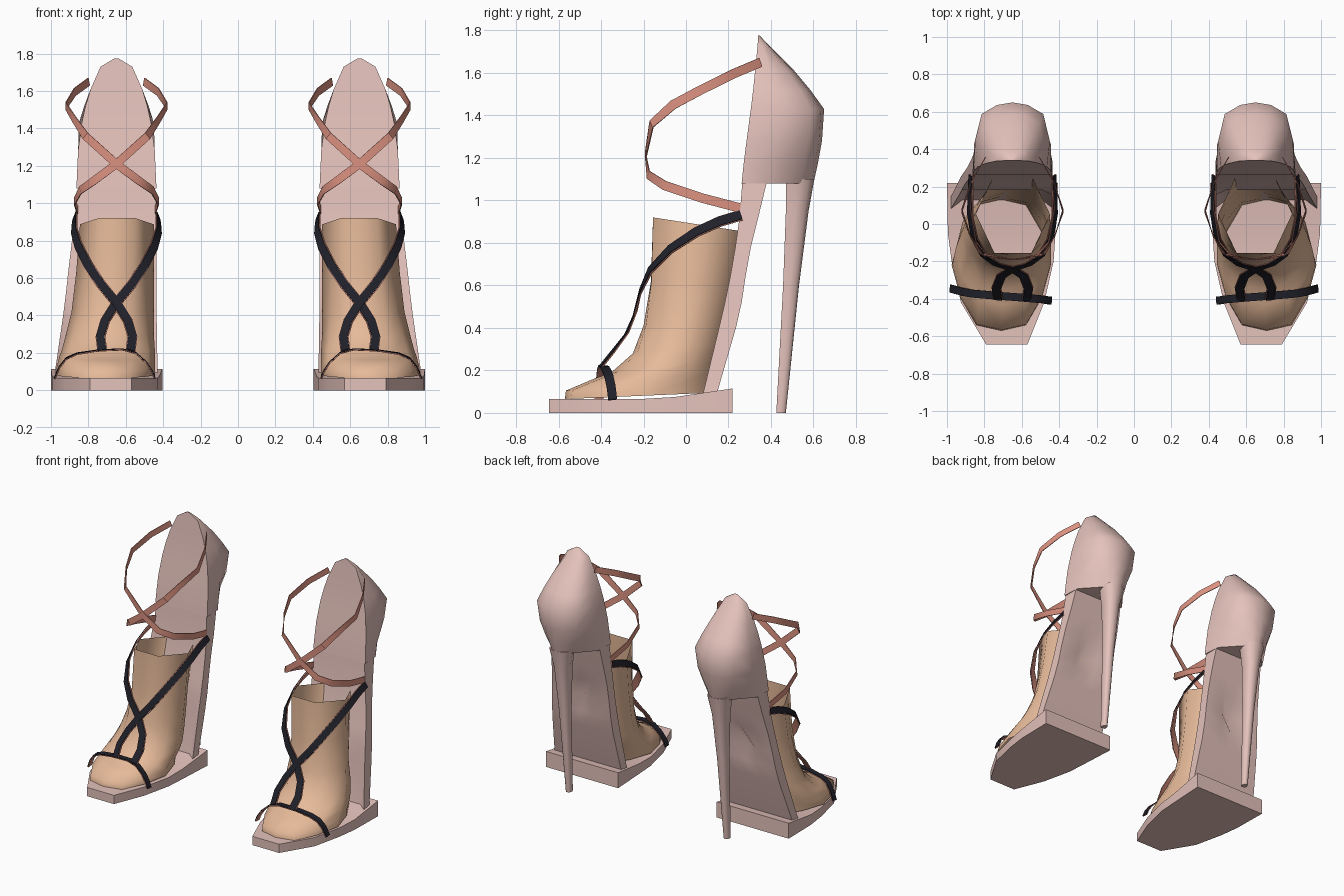
import bpy, bmesh, math
from mathutils import Vector

cube = bpy.data.objects.get("Cube")
if cube:
    bpy.data.objects.remove(cube, do_unlink=True)

CENTRE = 0.65  # sideways offset of each shoe


def material(name, rgb):
    m = bpy.data.materials.new(name)
    m.use_nodes = True
    m.diffuse_color = (*rgb, 1)
    bsdf = next(n for n in m.node_tree.nodes if n.type == 'BSDF_PRINCIPLED')
    bsdf.inputs["Base Color"].default_value = (*rgb, 1)
    return m


PINK = material("pale pink leather", (0.78, 0.54, 0.50))
SKIN = material("skin", (0.79, 0.49, 0.32))
BLACK = material("black leather", (0.014, 0.014, 0.022))
SALMON = material("salmon lining", (0.72, 0.29, 0.22))


def loft(name, rings, mat, angle=40, caps=True):
    """Skin closed rings given relative to the shoe centre, mirrored to the other shoe."""
    bm = bmesh.new()
    vs = [[bm.verts.new((p[0] + CENTRE, p[1], p[2])) for p in r] for r in rings]
    n = len(rings[0])
    for a, b in zip(vs, vs[1:]):
        for i in range(n):
            j = (i + 1) % n
            bm.faces.new((a[i], a[j], b[j], b[i]))
    if caps:
        bm.faces.new(vs[0][::-1])
        bm.faces.new(vs[-1])
    bmesh.ops.recalc_face_normals(bm, faces=bm.faces[:])
    me = bpy.data.meshes.new(name)
    bm.to_mesh(me)
    bm.free()
    me.materials.append(mat)
    ob = bpy.data.objects.new(name, me)
    bpy.context.collection.objects.link(ob)
    bpy.ops.object.select_all(action='DESELECT')
    ob.select_set(True)
    bpy.context.view_layer.objects.active = ob
    bpy.ops.object.shade_smooth_by_angle(angle=math.radians(angle))
    mirror = ob.modifiers.new("pair", 'MIRROR')
    mirror.use_mirror_merge = False


# platform sole: y, inner x, outer x, top height
sole = [(-.645, -.08, .14, .065), (-.42, -.17, .275, .065), (-.2, -.22, .325, .066),
        (-.05, -.23, .345, .075), (.22, -.245, .35, .115)]
loft("platform_sole", [[(a, y, 0), (b, y, 0), (b, y, z), (a, y, z)]
                       for y, a, b, z in sole], PINK, 25)

# shank plate: z, front y, back y, inner x, outer x, front recess, back dent
shank = [(.09, .08, .145, -.22, .33, .045, 0), (.4, .155, .235, -.215, .285, .03, 0),
         (.52, .183, .262, -.215, .27, 0, 0), (.64, .208, .28, -.215, .257, 0, .06),
         (.78, .232, .305, -.215, .24, 0, 0), (.92, .252, .34, -.213, .222, 0, 0),
         (1.085, .265, .38, -.205, .205, 0, 0)]
rings = []
for z, yf, yb, a, b, recess, dent in shank:
    m = (a + b) / 2
    front = [(a, yf, z), (a + .06, yf + recess, z), (b - .06, yf + recess, z), (b, yf, z)]
    back = [(b, yb, z), (m + .09, yb, z), (m, yb - dent, z), (m - .09, yb, z), (a, yb, z)]
    rings.append(front + back)
loft("shank_plate", rings, PINK, 50)


def d_ring(z, yf, yb, front, mid, back):
    """D-shaped section with a flat front and rounded back."""
    d = yb - yf
    half = [(front, yf), (mid, yf + .4 * d), (back, yf + .82 * d), (back * .5, yf + .96 * d)]
    right = [(x, y, z) for x, y in half]
    left = [(-x, y, z) for x, y in reversed(half)]
    return right + [(0, yb, z)] + left


# heel cup
cup = [(1.08, .262, .6, .214, .205, .075), (1.17, .271, .62, .21, .205, .115),
       (1.28, .285, .64, .205, .205, .15), (1.43, .305, .65, .185, .2, .165),
       (1.52, .316, .585, .165, .172, .14), (1.61, .325, .51, .138, .138, .11),
       (1.73, .337, .39, .085, .08, .06), (1.775, .34, .348, .01, .01, .01)]
loft("heel_cup", [d_ring(*c) for c in cup], PINK, 62)

# stiletto heel
heel = [(0, .425, .47, .016, .022, .016), (.6, .457, .532, .028, .038, .03),
        (.95, .47, .577, .045, .055, .045), (1.1, .47, .604, .065, .085, .07)]
loft("stiletto_heel", [d_ring(*h) for h in heel], PINK, 50)

# open foot and leg: front y, z, back y, z, inner x, outer x, and how six-sided it is
foot = [(-.57, .065, .13, .095, -.205, .325, .4), (-.565, .105, .14, .14, -.205, .32, .4),
        (-.43, .162, .15, .2, -.205, .305, .1), (-.35, .192, .16, .25, -.205, .29, .1),
        (-.25, .28, .17, .32, -.2, .27, .3), (-.2, .41, .19, .43, -.2, .24, .6),
        (-.165, .62, .225, .64, -.2, .215, .9), (-.155, .92, .262, .855, -.2, .195, 1)]
rings = []
for yf, zf, yb, zb, a, b, hexed in foot:
    ring = []
    flat = 1 - hexed * (1 - math.cos(math.pi / 6))
    for i in range(12):
        t = math.tau * i / 12
        r = flat if i % 2 else 1
        u = r * math.cos(t)
        w = (max(-1, min(1, r * math.sin(t) / flat)) + 1) / 2
        ring.append(((a + b) / 2 + u * (b - a) / 2, yf + (yb - yf) * w, zf + (zb - zf) * w))
    rings.append(ring)
loft("foot", rings, SKIN, 65, caps=False)


def strap(name, path, core, width, mat, lift=0, upright=False):
    """Thin ribbon along a path, its outside facing away from the core point."""
    pts = [Vector(p) for p in path]
    rings = []
    for i, p in enumerate(pts):
        tangent = (pts[min(i + 1, len(pts) - 1)] - pts[max(i - 1, 0)]).normalized()
        along = Vector((tangent.x, tangent.y, 0)).normalized() if upright else tangent
        normal = p - Vector(core(p))
        normal = (normal - along * normal.dot(along)).normalized()
        side = tangent.cross(normal).normalized() * width / 2
        low, high = p + normal * lift, p + normal * (lift + .005)
        rings.append([low - side, low + side, high + side, high - side])
    loft(name, rings, mat)


# toe band with lining
toe = [(.325, -.345, .06), (.3, -.352, .12), (.265, -.362, .165), (.21, -.372, .19),
       (.1, -.382, .207), (-.03, -.392, .213), (-.1, -.398, .195), (-.155, -.403, .145),
       (-.185, -.408, .1), (-.2, -.41, .06)]
for name, width, mat, lift in (("lining", .042, SALMON, 0), ("band", .042, BLACK, .006)):
    strap("toe_" + name, toe, lambda p: (.04, p.y, .03), width, mat, lift)

# crossed instep straps with lining, and crossed ankle straps
instep = [(.075, -.4, .21), (.085, -.34, .285), (.06, -.275, .37), (0, -.235, .465),
          (-.085, -.21, .57), (-.15, -.165, .67), (-.2, -.07, .77), (-.222, .05, .85),
          (-.22, .16, .9), (-.217, .26, .93)]
ankle = [(.205, .27, .96), (.222, .08, 1.01), (.19, -.1, 1.07), (.12, -.175, 1.12),
         (0, -.188, 1.21), (-.165, -.16, 1.36), (-.225, -.06, 1.45), (-.268, .07, 1.52),
         (-.22, .22, 1.595), (-.145, .35, 1.65)]
for sign, which in ((1, "inner"), (-1, "outer")):
    over = [(sign * x, y, z) for x, y, z in instep]
    around = [(sign * x, y, z) for x, y, z in ankle]
    strap("instep_lining_" + which, over, lambda p: (0, .05, p.z - .15), .053, SALMON)
    strap("instep_strap_" + which, over, lambda p: (0, .05, p.z - .15), .045, BLACK, .006)
    strap("ankle_strap_" + which, around, lambda p: (0, .08, p.z), .044, SALMON, upright=True)
